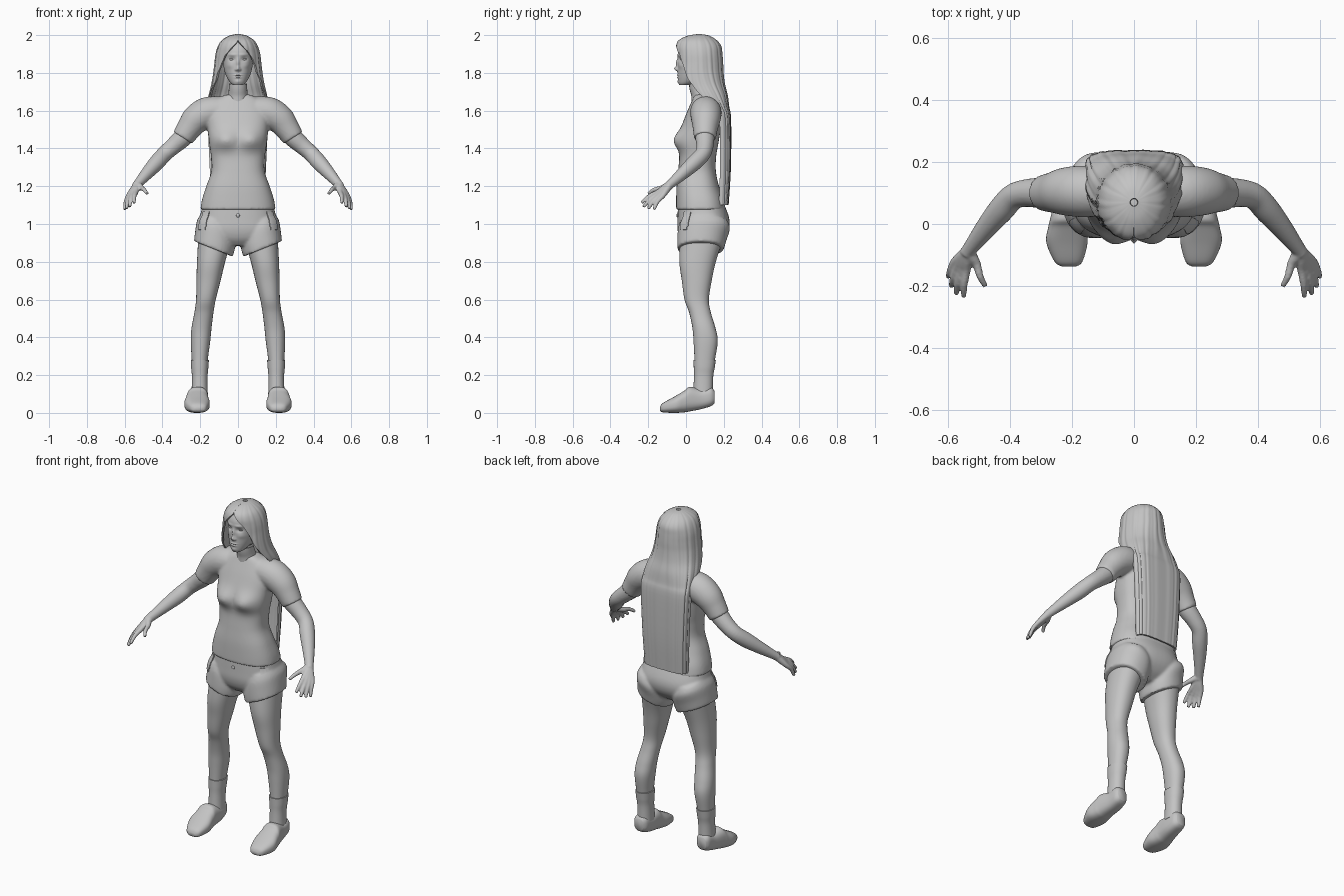
import bpy, bmesh, math
from mathutils import Vector, Matrix

if "Cube" in bpy.data.objects:
    bpy.data.objects.remove(bpy.data.objects["Cube"])

grey = bpy.data.materials.new("plain grey")
grey.diffuse_color = (0.55, 0.55, 0.55, 1)
grey.use_nodes = True
grey.node_tree.nodes["Principled BSDF"].inputs["Base Color"].default_value = grey.diffuse_color


def smooth_rows(rows, sub):
    """Catmull-Rom interpolation of every column."""
    out, last = [], len(rows) - 1
    for i in range(last):
        a, b, c, d = rows[max(i - 1, 0)], rows[i], rows[i + 1], rows[min(i + 2, last)]
        for k in range(sub):
            t = k / sub
            out.append([q + 0.5 * t * (r - p + t * (2 * p - 5 * q + 4 * r - s + t * (3 * (q - r) + s - p)))
                        for p, q, r, s in zip(a, b, c, d)])
    return out + [list(rows[-1])]


def power(v, p):
    return math.copysign(abs(v) ** (2 / p), v)


def skin(bm, rings, closed=True):
    """Bridge rings of points; closed rings get end caps."""
    vs = [[bm.verts.new(p) for p in ring] for ring in rings]
    n = len(vs[0])
    for a, b in zip(vs, vs[1:]):
        for j in range(n if closed else n - 1):
            k = (j + 1) % n
            bm.faces.new((a[j], a[k], b[k], b[j]))
    if closed:
        bm.faces.new(vs[0])
        bm.faces.new(vs[-1])
    return [v for ring in vs for v in ring]


def loft(bm, rows, n=40, p=2.2, axis="z", sub=6):
    """Rows: position on axis, x0, x1, then the range on the other axis."""
    rings = []
    for t, x0, x1, b0, b1 in smooth_rows(rows, sub):
        ring = []
        for j in range(n):
            u = 2 * math.pi * j / n
            x = (x0 + x1) / 2 + (x1 - x0) / 2 * power(math.cos(u), p)
            b = (b0 + b1) / 2 + (b1 - b0) / 2 * power(math.sin(u), p)
            ring.append((x, b, t) if axis == "z" else (x, t, b))
        rings.append(ring)
    return skin(bm, rings)


def sym(rows):
    """Centred rows: z, half width, y0, y1."""
    return [(z, -w, w, y0, y1) for z, w, y0, y1 in rows]


def tube(bm, pts, n=20, sub=5):
    """Round tube through (x, y, z, radius) points."""
    path = smooth_rows(pts, sub)
    rings = []
    for i, (x, y, z, r) in enumerate(path):
        d = Vector(path[min(i + 1, len(path) - 1)][:3]) - Vector(path[max(i - 1, 0)][:3])
        q = d.to_track_quat("Z", "Y")
        rings.append([Vector((x, y, z)) + q @ Vector((r * math.cos(2 * math.pi * j / n),
                     r * math.sin(2 * math.pi * j / n), 0)) for j in range(n)])
    return skin(bm, rings)


def finish(name, bm, mirror=False, voxel=0, thick=0, wrap=None, angle=45):
    bmesh.ops.recalc_face_normals(bm, faces=bm.faces)
    me = bpy.data.meshes.new(name)
    bm.to_mesh(me)
    bm.free()
    ob = bpy.data.objects.new(name, me)
    bpy.context.collection.objects.link(ob)
    if mirror:
        ob.modifiers.new("mirror", "MIRROR").use_mirror_merge = False
    if wrap:
        m = ob.modifiers.new("wrap", "SHRINKWRAP")
        m.target, m.offset = wrap, 0.002
    if voxel:
        m = ob.modifiers.new("blend", "REMESH")
        m.mode, m.voxel_size = "VOXEL", voxel
        m = ob.modifiers.new("relax", "SMOOTH")
        m.factor, m.iterations = 0.5, 4
    if thick:
        m = ob.modifiers.new("thickness", "SOLIDIFY")
        m.thickness, m.offset = thick, 0
    bpy.ops.object.select_all(action="DESELECT")
    ob.select_set(True)
    bpy.context.view_layer.objects.active = ob
    bpy.ops.object.convert(target="MESH")
    ob = bpy.context.view_layer.objects.active
    ob.data.materials.clear()
    ob.data.materials.append(grey)
    bpy.ops.object.shade_smooth_by_angle(angle=math.radians(angle))
    return ob


def gauss(v, c, s):
    return math.exp(-((v - c) / s) ** 2)


# Head, with facial features raised and sunk on its front
bm = bmesh.new()
verts = loft(bm, sym([(1.735, .025, -.035, .02), (1.75, .042, -.04, .06), (1.78, .061, -.043, .12),
             (1.82, .074, -.043, .15), (1.87, .08, -.043, .162), (1.92, .08, -.04, .162),
             (1.96, .062, -.018, .14), (1.983, .03, .02, .1)]), n=160, p=2.1, sub=13)
features = [(0, 1.822, .018, .010, .012), (0, 1.852, .010, .008, .022),        # nose
            (.011, 1.817, .007, .006, .006), (.032, 1.872, -.009, .017, .011),  # nostril, eye socket
            (.03, 1.896, .004, .024, .007), (.045, 1.838, .004, .018, .015),    # brow, cheek
            (0, 1.788, .006, .018, .004), (0, 1.776, .006, .015, .004),         # lips
            (0, 1.782, -.003, .02, .002), (0, 1.753, .004, .015, .010)]         # mouth line, chin
for v in verts:
    if v.co.y < .04:
        x, z = v.co.x, v.co.z
        v.co.y -= sum(h * gauss(abs(x), cx, sx) * gauss(z, cz, sz) for cx, cz, h, sx, sz in features)
finish("head", bm, angle=60)

bm = bmesh.new()
bmesh.ops.create_uvsphere(bm, u_segments=20, v_segments=12, radius=.013,
                          matrix=Matrix.Translation((.032, -.018, 1.872)) @ Matrix.Diagonal((1.1, 1, .6, 1)))
finish("eyes", bm, mirror=True)

bm = bmesh.new()
tube(bm, [(0, .09, 1.6, .06), (0, .08, 1.68, .052), (0, .065, 1.73, .048), (0, .065, 1.79, .05)])
finish("neck", bm)

# Long hair: open shell around the head that turns into a sheet down the back
hair_rows = [(2.0, .012, .07, .012, 180, 2), (1.992, .045, .066, .055, 180, 2), (1.97, .08, .062, .095, 180, 2),
             (1.94, .1, .065, .115, 166, 2), (1.9, .112, .068, .118, 148, 2), (1.85, .118, .07, .12, 135, 2),
             (1.8, .124, .072, .12, 126, 2.1), (1.74, .134, .085, .115, 115, 2.3),
             (1.68, .148, .115, .1, 104, 2.6), (1.62, .153, .15, .073, 95, 3),
             (1.55, .153, .175, .058, 90, 3.4), (1.3, .142, .18, .052, 90, 3.4), (1.1, .132, .175, .045, 90, 3.4)]
bm = bmesh.new()
rings = []
for z, rx, cy, ry, a, p in smooth_rows(hair_rows, 5):
    ring = []
    for j in range(97):
        t = math.radians(min(a, 180)) * (j / 48 - 1)
        k = 1 + .012 * math.sin(19 * t) + .008 * math.sin(31 * t)
        ring.append((rx * k * power(math.sin(t), p), cy + ry * k * power(math.cos(t), p), z))
    rings.append(ring)
skin(bm, rings, closed=False)
finish("hair", bm, thick=.01)

# Shirt: torso and sleeves blended into one surface
bm = bmesh.new()
verts = loft(bm, sym([(1.075, .2, -.052, .21), (1.13, .19, -.052, .2), (1.2, .168, -.05, .175),
             (1.28, .141, -.042, .158), (1.36, .143, -.035, .16), (1.43, .153, -.038, .172),
             (1.5, .16, -.028, .182), (1.58, .165, 0, .183), (1.65, .13, .03, .165),
             (1.685, .065, .045, .13)]), n=64, p=2.5)
for v in verts:
    if v.co.y < .05:
        v.co.y -= .034 * gauss(abs(v.co.x), .07, .065) * gauss(v.co.z, 1.445, .05)
for s in (-1, 1):
    tube(bm, [(s * .08, .1, 1.6, .075), (s * .16, .105, 1.59, .083), (s * .22, .105, 1.555, .078),
              (s * .26, .102, 1.505, .066), (s * .293, .1, 1.455, .058)], n=32)
finish("shirt", bm, voxel=.008)

# Arms with hands
bm = bmesh.new()
tube(bm, [(.25, .1, 1.51, .05), (.29, .1, 1.46, .051), (.345, .1, 1.41, .045), (.39, .088, 1.37, .042),
          (.43, .045, 1.325, .042), (.48, -.015, 1.27, .034), (.53, -.08, 1.213, .024), (.54, -.095, 1.2, .024)])
fingers = [((.541, -.15, 1.168), (.55, -.235, 1.112)), ((.557, -.148, 1.158), (.574, -.225, 1.09)),
           ((.571, -.14, 1.15), (.59, -.2, 1.08)), ((.581, -.125, 1.147), (.6, -.17, 1.076)),
           ((.508, -.13, 1.19), (.48, -.2, 1.16))]
wrist = Vector((.535, -.085, 1.208))
for knuckle, tip in fingers:
    k, t = Vector(knuckle), Vector(tip)
    joint = (k + t) / 2 + Vector((.003, -.004, .006))
    tube(bm, [(*wrist, .02), (*((wrist + k) / 2), .018), (*k, .014), (*joint, .0115), (*t, .009)], n=12)
finish("arms", bm, mirror=True, voxel=.005)

# Legs
bm = bmesh.new()
loft(bm, [(.93, .03, .21, -.03, .2), (.8, .068, .217, -.035, .158), (.7, .092, .22, -.022, .136),
          (.6, .118, .222, -.008, .121), (.53, .13, .231, .017, .132), (.45, .14, .246, .034, .156),
          (.38, .147, .25, .04, .168), (.28, .16, .245, .045, .153), (.2, .166, .24, .046, .139),
          (.1, .165, .242, .042, .138)])
finish("legs", bm, mirror=True)

# Socks
bm = bmesh.new()
loft(bm, [(.28, .154, .25, .04, .158), (.24, .157, .248, .041, .152), (.19, .161, .244, .042, .144),
          (.1, .16, .246, .038, .142)])
finish("socks", bm, mirror=True)

# Shoes, lofted from toe to heel
bm = bmesh.new()
loft(bm, [(-.138, .19, .23, .012, .03), (-.122, .167, .256, .003, .052), (-.06, .15, .283, 0, .087),
          (-.01, .155, .277, .003, .117), (.02, .158, .27, .008, .138), (.08, .159, .256, .02, .126),
          (.13, .165, .25, .035, .135), (.15, .18, .238, .05, .118)], axis="y", p=2.6)
finish("shoes", bm, mirror=True, angle=60)

# Shorts: hips and two slanted leg openings blended together
bm = bmesh.new()
loft(bm, sym([(1.11, .185, -.042, .2), (1.03, .203, -.045, .229), (.97, .212, -.045, .224),
              (.92, .19, -.03, .19), (.885, .11, 0, .14)]), n=56, p=2.4)
for s in (-1, 1):
    for v in loft(bm, [(1.02, .03, .2, -.03, .22), (.98, .018, .218, -.042, .232), (.92, .016, .227, -.046, .214),
                       (.868, .028, .233, -.046, .2)]):
        v.co.z += (v.co.x - .13) * .4
        v.co.x *= s
shorts = finish("shorts", bm, voxel=.008)

# Side pockets following the shorts
bm = bmesh.new()
bmesh.ops.create_grid(bm, x_segments=10, y_segments=14, size=.5)
for v in bm.verts:
    a, b = v.co.x * .065, v.co.y * .1
    a *= 1 if b > -.03 else .8
    v.co = (.197 + a * .6, -.02 + a * .8, 1.02 + b)
finish("pockets", bm, mirror=True, thick=.006, wrap=shorts)

# Fly button
bm = bmesh.new()
bmesh.ops.create_uvsphere(bm, u_segments=16, v_segments=8, radius=.01,
                          matrix=Matrix.Translation((0, -.046, 1.045)) @ Matrix.Diagonal((1, .5, 1, 1)))
finish("button", bm)
